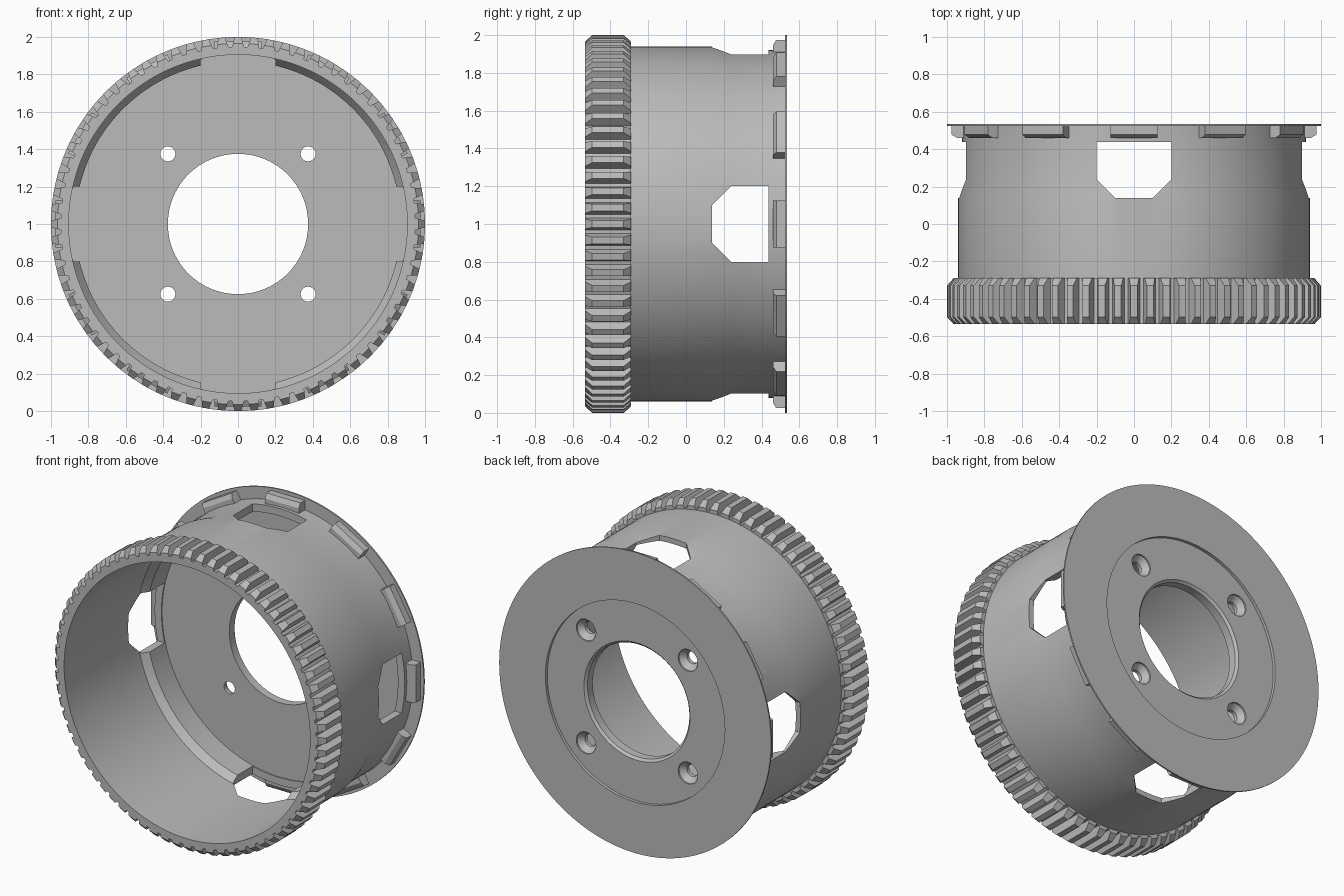
import bpy, bmesh, math
from mathutils import Matrix, Vector

if "Cube" in bpy.data.objects:
    bpy.data.objects.remove(bpy.data.objects["Cube"])

# One plain grey for everything
grey = bpy.data.materials.new("grey")
grey.use_nodes = True
GREY = (0.5, 0.5, 0.5, 1)
grey.diffuse_color = GREY
grey.node_tree.nodes["Principled BSDF"].inputs["Base Color"].default_value = GREY

TEETH, TABS = 72, 12


def finish(bm, name):
    bmesh.ops.remove_doubles(bm, verts=bm.verts, dist=1e-5)
    bmesh.ops.recalc_face_normals(bm, faces=bm.faces)
    mesh = bpy.data.meshes.new(name)
    bm.to_mesh(mesh)
    bm.free()
    mesh.materials.append(grey)
    ob = bpy.data.objects.new(name, mesh)
    bpy.context.collection.objects.link(ob)
    return ob


def loft(bm, rings, closed=False):
    """Skin equal-sized rings of points, with end caps unless closed."""
    loops = [[bm.verts.new(p) for p in ring] for ring in rings]
    n = len(loops[0])
    pairs = list(zip(loops, loops[1:]))
    if closed:
        pairs.append((loops[-1], loops[0]))
    for a, b in pairs:
        for i in range(n):
            j = (i + 1) % n
            bm.faces.new((a[i], a[j], b[j], b[i]))
    if not closed:
        bm.faces.new(loops[0])
        bm.faces.new(loops[-1])


def circle(r, y, segs, cx=0, cz=1):
    steps = [math.tau * i / segs for i in range(segs)]
    return [(cx + r * math.cos(a), y, cz + r * math.sin(a)) for a in steps]


def around(angle):
    """Place a part built pointing up from the axis onto the rim."""
    return Matrix.Translation((0, 0, 1)) @ Matrix.Rotation(angle, 4, 'Y')


def smooth(ob):
    bpy.ops.object.select_all(action='DESELECT')
    ob.select_set(True)
    bpy.context.view_layer.objects.active = ob
    bpy.ops.object.shade_smooth_by_angle(angle=math.radians(25))


# Drum: wall, stepped inside, floor with bore, thin back flange
profile = [(.375, .445), (.87, .445), (.87, .28), (.905, .23),
           (.905, -.535), (.948, -.535), (.948, -.29), (.94, -.29),
           (.94, .138), (.92, .238), (.92, .525), (1, .525),
           (1, .535), (.66, .535), (.66, .515), (.39, .515), (.375, .5)]
bm = bmesh.new()
loft(bm, [circle(r, y, 144) for r, y in profile], closed=True)
drum = finish(bm, "drum")

# Cutter: four clipped windows and four countersunk bolt holes
bm = bmesh.new()
window = [(-.2, .438), (-.2, .238), (-.1, .138), (.1, .138), (.2, .238), (.2, .438)]
for k in range(4):
    m = around(k * math.pi / 2)
    loft(bm, [[m @ Vector((x, y, r)) for x, y in window] for r in (.7, 1.1)])
for sx in (-1, 1):
    for sz in (-1, 1):
        hole = [(.04, .4), (.04, .47), (.072, .505), (.072, .56)]
        loft(bm, [circle(r, y, 32, sx * .375, 1 + sz * .375) for r, y in hole])
cutter = finish(bm, "cutter")
cutter.hide_render = True
cut = drum.modifiers.new("openings", 'BOOLEAN')
cut.operation, cut.solver, cut.object = 'DIFFERENCE', 'EXACT', cutter
bpy.context.view_layer.objects.active = drum
bpy.ops.object.modifier_apply(modifier=cut.name)
bpy.data.objects.remove(cutter)
smooth(drum)

# Gear teeth: tapered, with chamfered ends
bm = bmesh.new()
for k in range(TEETH):
    m = around(math.tau * k / TEETH)
    rings = []
    for y, top in ((-.535, .965), (-.497, 1), (-.33, 1), (-.29, .965)):
        w = .033 - .015 * (top - .94) / .06
        section = [(-.033, .94), (-w, top), (w, top), (.033, .94)]
        rings.append([m @ Vector((x, y, r)) for x, r in section])
    loft(bm, rings)
finish(bm, "gear_teeth")

# Chamfered tabs just ahead of the flange
bm = bmesh.new()
side = [(.46, .9), (.46, .945), (.478, .975), (.527, .975), (.527, .9)]
for k in range(TABS):
    m = around(math.tau * k / TABS)
    loft(bm, [[m @ Vector((x, y, r)) for y, r in side] for x in (-.125, .125)])
finish(bm, "flange_tabs")
